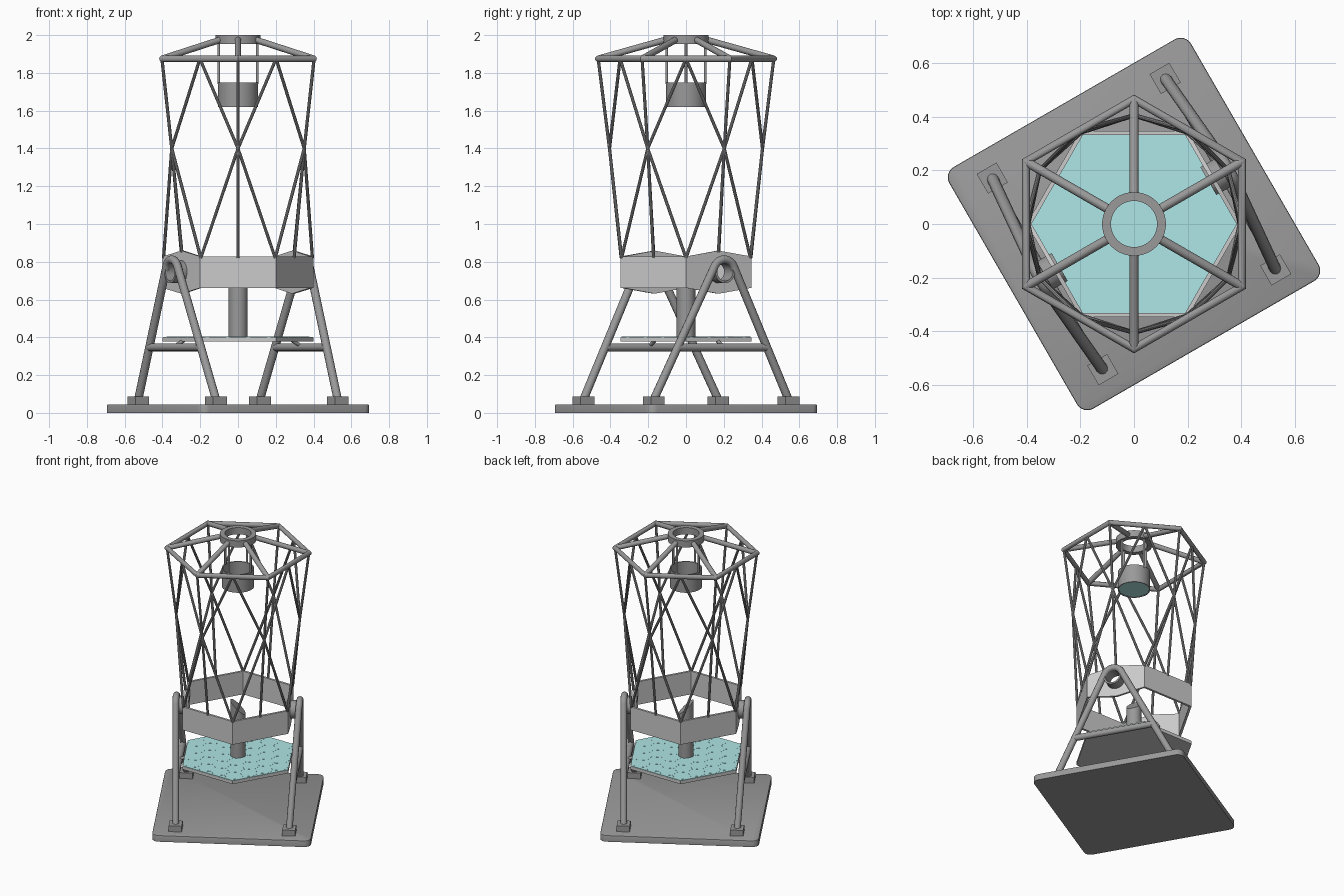
import bpy, bmesh
from math import sin, cos, pi, radians, atan2, acos, hypot
from mathutils import Vector, Matrix

if "Cube" in bpy.data.objects:
    bpy.data.objects.remove(bpy.data.objects["Cube"])

TURN = Matrix.Rotation(radians(30), 4, 'Z')   # mount is turned 30 degrees

glass = bpy.data.materials.new("mirror_glass")
glass.diffuse_color = (0.43, 0.79, 0.79, 1)
glass.use_nodes = True
glass.node_tree.nodes["Principled BSDF"].inputs["Base Color"].default_value = glass.diffuse_color
dark = bpy.data.materials.new("dark_metal")
dark.diffuse_color = (0.32, 0.32, 0.32, 1)
dark.use_nodes = True
dark.node_tree.nodes["Principled BSDF"].inputs["Base Color"].default_value = dark.diffuse_color


def polar(r, deg, z):
    return Vector((r * cos(radians(deg)), r * sin(radians(deg)), z))


def select(ob):
    bpy.ops.object.select_all(action='DESELECT')
    ob.select_set(True)
    bpy.context.view_layer.objects.active = ob


def finish(name, bm, smooth=True, mat=dark):
    bmesh.ops.recalc_face_normals(bm, faces=bm.faces)
    me = bpy.data.meshes.new(name)
    bm.to_mesh(me)
    bm.free()
    ob = bpy.data.objects.new(name, me)
    bpy.context.collection.objects.link(ob)
    if mat:
        me.materials.append(mat)
    if smooth:
        select(ob)
        bpy.ops.object.shade_smooth_by_angle(angle=radians(35))
    return ob


def rods(name, pairs, r, sides=12, mat=dark):
    bm = bmesh.new()
    for a, b in pairs:
        a, b = Vector(a), Vector(b)
        d = b - a
        m = Matrix.Translation((a + b) / 2) @ d.to_track_quat('Z', 'Y').to_matrix().to_4x4()
        bmesh.ops.create_cone(bm, cap_ends=True, segments=sides, radius1=r,
                              radius2=r, depth=d.length, matrix=m)
    return finish(name, bm, True, mat)


def pipe(name, pts, r, cyclic=False):
    cu = bpy.data.curves.new(name, 'CURVE')
    cu.dimensions = '3D'
    cu.bevel_depth, cu.bevel_resolution, cu.use_fill_caps = r, 4, True
    cu.materials.append(dark)
    sp = cu.splines.new('POLY')
    sp.points.add(len(pts) - 1)
    for p, co in zip(sp.points, pts):
        p.co = (*co, 1)
    sp.use_cyclic_u = cyclic
    ob = bpy.data.objects.new(name, cu)
    bpy.context.collection.objects.link(ob)
    select(ob)
    bpy.ops.object.convert(target='MESH')
    bpy.ops.object.shade_smooth_by_angle(angle=radians(35))
    return ob


def loft(bm, rings):
    # closed band through rings, last ring joins the first
    vs = [[bm.verts.new(p) for p in ring] for ring in rings]
    n = len(vs[0])
    for k, a in enumerate(vs):
        b = vs[(k + 1) % len(vs)]
        for i in range(n):
            j = (i + 1) % n
            bm.faces.new((a[i], a[j], b[j], b[i]))


def tube(name, ro, ri, z0, z1, mat4=Matrix(), n=48):
    bm = bmesh.new()
    loft(bm, [[mat4 @ polar(r, 360 * i / n, z) for i in range(n)]
              for r, z in ((ro, z0), (ro, z1), (ri, z1), (ri, z0))])
    return finish(name, bm)


def block(bm, centre, size, mat4=Matrix()):
    m = mat4 @ Matrix.Translation(centre) @ Matrix.Diagonal((*size, 1))
    bmesh.ops.create_cube(bm, size=1, matrix=m)


def prism(bm, centre, r, depth, sides, phase=0):
    # first corner points along +x when phase is 0
    m = Matrix.Translation(centre) @ Matrix.Rotation(radians(phase + 90), 4, 'Z')
    bmesh.ops.create_cone(bm, cap_ends=True, segments=sides, radius1=r,
                          radius2=r, depth=depth, matrix=m)


# Base plate with rounded corners
bm = bmesh.new()
block(bm, (0, 0, 0.0225), (1.04, 1.04, 0.045), TURN)
up = [e for e in bm.edges if abs(e.verts[0].co.z - e.verts[1].co.z) > 0.01]
bmesh.ops.bevel(bm, geom=up, offset=0.045, segments=6, profile=0.5, affect='EDGES')
rim = [e for e in bm.edges if abs(e.verts[0].co.z - e.verts[1].co.z) < 0.001
       and e.verts[0].co.z > 0.04]
bmesh.ops.bevel(bm, geom=rim, offset=0.006, segments=2, profile=0.5, affect='EDGES')
finish("base_plate", bm)

# Foot blocks
bm = bmesh.new()
for u in (-0.372, 0.372):
    for v in (-0.412, 0.412):
        block(bm, (u, v, 0.064), (0.085, 0.085, 0.045), TURN)
finish("foot_blocks", bm, False)

# Bent A-frame legs, cross bars, mirror rests and hollow pivots
ZC, RA, FV, FZ = 0.747, 0.065, 0.412, 0.07
start = atan2(FZ - ZC, FV) + acos(RA / hypot(FV, FZ - ZC))
prof = [(FV, FZ)]
for i in range(17):
    a = start + (pi - 2 * start) * i / 16
    prof.append((RA * cos(a), ZC + RA * sin(a)))
prof.append((-FV, FZ))
for side, s in (("right", 1), ("left", -1)):
    pts = [TURN @ Vector((s * (0.372 + 0.03 * (z - FZ) / (ZC - FZ)), v, z)) for v, z in prof]
    pipe(side + "_leg_frame", pts, 0.022)
    rods(side + "_cross_bar", [(TURN @ Vector((s * 0.385, -0.275, 0.347)),
                                TURN @ Vector((s * 0.385, 0.275, 0.347)))], 0.021, 16)
    rods(side + "_mirror_rest", [(TURN @ Vector((s * 0.385, 0, 0.355)),
                                  TURN @ Vector((s * 0.33, 0, 0.383)))], 0.01)
    axis = TURN @ Matrix.Translation((0, 0, ZC)) @ Matrix.Rotation(s * pi / 2, 4, 'Y')
    tube(side + "_pivot", 0.06, 0.048, 0.32, 0.415, axis)

# Hexagonal mirror box, peaked on the two pivot faces
bm = bmesh.new()


def wall(r, top):
    ring = []
    for i in range(12):
        peak = 0.031 if i in (1, 7) else 0
        rad = r if i % 2 == 0 else r * cos(pi / 6)
        ring.append(polar(rad, 30 * i, 0.828 + peak if top else 0.662 - peak))
    return ring


loft(bm, [wall(0.4, False), wall(0.4, True), wall(0.382, True), wall(0.382, False)])
box = finish("mirror_box", bm, False, None)
cutter = rods("pivot_hole_cutter", [(TURN @ Vector((-0.6, 0, ZC)), TURN @ Vector((0.6, 0, ZC)))],
              0.054, 48, None)
cutter.hide_render = True
mod = box.modifiers.new("pivot_holes", 'BOOLEAN')
mod.operation, mod.object = 'DIFFERENCE', cutter
select(box)
bpy.ops.object.convert(target='MESH')
bpy.data.objects.remove(cutter)

# Primary mirror: backing plate, glass and 37 hexagonal segments
bm = bmesh.new()
prism(bm, (0, 0, 0.389), 0.4, 0.022, 6)
finish("mirror_backing", bm, False, None)
bm = bmesh.new()
prism(bm, (0, 0, 0.4015), 0.398, 0.003, 6)
finish("primary_mirror", bm, False, glass)
bm = bmesh.new()
S = 0.108
for row in range(-3, 4):
    count = 7 - abs(row)
    for i in range(count):
        prism(bm, ((i - (count - 1) / 2) * S, row * S * 0.866, 0.4031), S / 1.732 - 0.0008, 0.001, 6, 30)
finish("mirror_segments", bm, False, glass)

# Central column with slanted top
bm = bmesh.new()
prism(bm, (0, 0, 0.575), 0.05, 0.35, 32)
axis_u = TURN @ Vector((1, 0, 0))
for v in bm.verts:
    if v.co.z > 0.6:
        v.co.z -= v.co.dot(axis_u)
finish("slanted_column", bm)

# Truss: six mid nodes, each linked to the box below and the ring above
truss = []
for k in range(6):
    a = 30 + 60 * k
    node = polar(0.405, a, 1.4)
    foot_z = 0.85 if k in (0, 3) else 0.82
    truss += [(node, polar(0.343, a, foot_z)), (node, polar(0.465, a, 1.875))]
    for d in (-30, 30):
        truss += [(node, polar(0.394, a + d, 0.82)), (node, polar(0.403, a + d, 1.875))]
rods("truss_struts", truss, 0.0085, 10)

# Top hexagon ring, spider arms and hub
pipe("top_ring", [polar(0.465, 30 + 60 * k, 1.875) for k in range(6)], 0.017, True)
rods("spider_arms", [(polar(0.465, 30 + 60 * k, 1.875), polar(0.105, 30 + 60 * k, 1.976))
                     for k in range(6)], 0.017, 16)
tube("hub_ring", 0.119, 0.086, 1.952, 2.0)

# Secondary mirror in its open housing, hung on four rods
tube("secondary_housing", 0.106, 0.098, 1.62, 1.75)
bm = bmesh.new()
prism(bm, (0, 0, 1.63), 0.1, 0.014, 48)
finish("secondary_mirror", bm, True, glass)
rods("hanger_rods", [(polar(0.102, 90 * k, 1.74), polar(0.102, 90 * k, 1.96)) for k in range(4)], 0.007)
